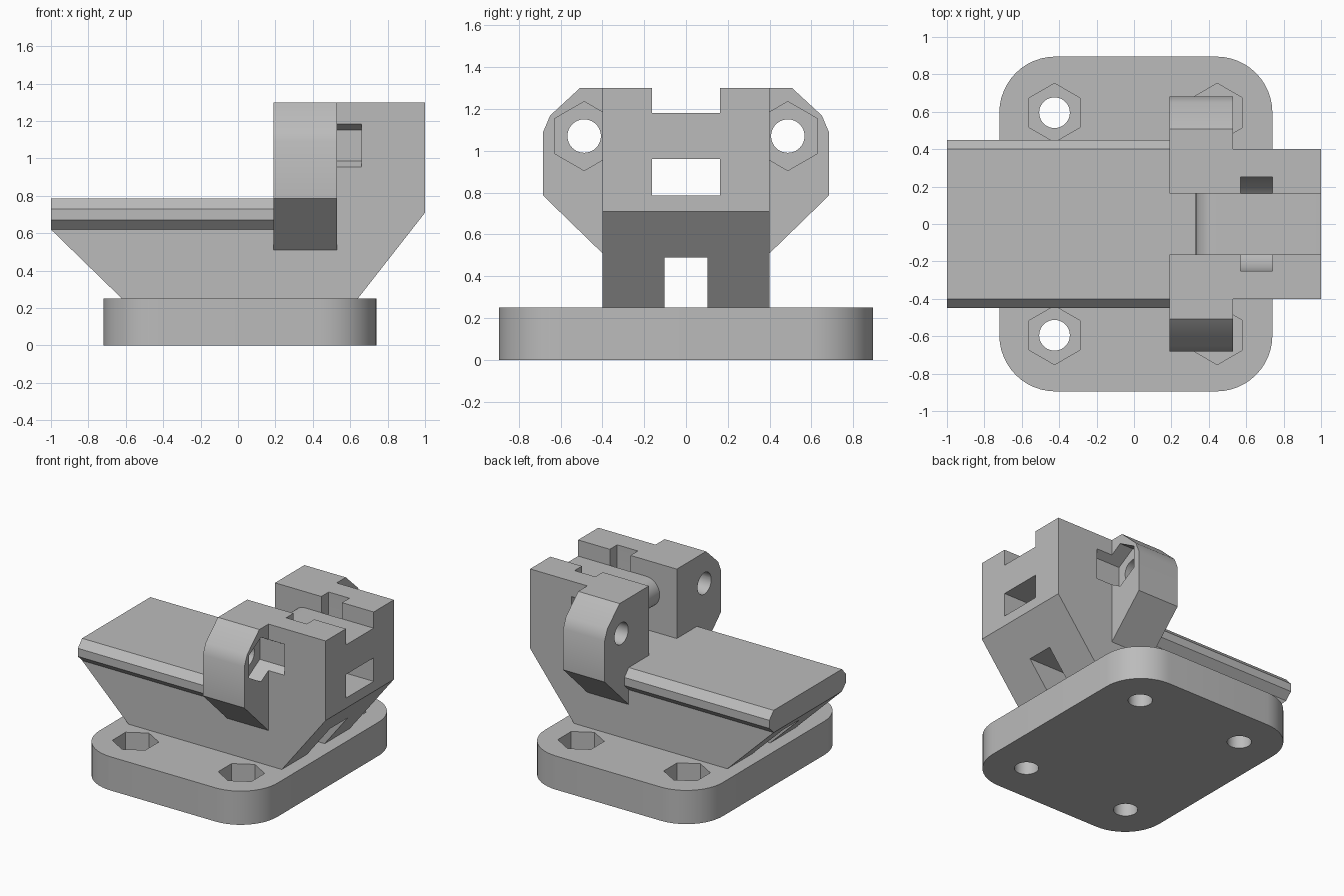
import bpy, bmesh, math
from mathutils import Vector

if "Cube" in bpy.data.objects:
    bpy.data.objects.remove(bpy.data.objects["Cube"])

grey = bpy.data.materials.new("plain grey")
grey.use_nodes = True
grey.diffuse_color = (0.5, 0.5, 0.5, 1)
grey.node_tree.nodes["Principled BSDF"].inputs["Base Color"].default_value = (0.5, 0.5, 0.5, 1)


def prism(name, outline, axis, start, end):
    """Extrude a flat outline along one axis."""
    place = {"x": lambda p, d: (d, p[0], p[1]),
             "y": lambda p, d: (p[0], d, p[1]),
             "z": lambda p, d: (p[0], p[1], d)}[axis]
    bm = bmesh.new()
    face = bm.faces.new([bm.verts.new(place(p, start)) for p in outline])
    made = bmesh.ops.extrude_face_region(bm, geom=[face])["geom"]
    moved = [v for v in made if isinstance(v, bmesh.types.BMVert)]
    bmesh.ops.translate(bm, verts=moved, vec=Vector(place((0, 0), end - start)))
    bmesh.ops.recalc_face_normals(bm, faces=bm.faces)
    mesh = bpy.data.meshes.new(name)
    bm.to_mesh(mesh)
    bm.free()
    mesh.materials.append(grey)
    obj = bpy.data.objects.new(name, mesh)
    bpy.context.collection.objects.link(obj)
    return obj


def arc(cx, cy, r, first, last, steps):
    angles = [math.radians(first + (last - first) * i / steps) for i in range(steps + 1)]
    return [(cx + r * math.cos(a), cy + r * math.sin(a)) for a in angles]


def circle(cx, cy, r):
    return arc(cx, cy, r, 0, 360, 40)[:-1]


def hexagon(cx, cy, r):
    return arc(cx, cy, r, 30, 390, 6)[:-1]


def rect(x0, y0, x1, y1):
    return [(x0, y0), (x1, y0), (x1, y1), (x0, y1)]


def activate(obj):
    bpy.ops.object.select_all(action="DESELECT")
    obj.select_set(True)
    bpy.context.view_layer.objects.active = obj


def cut(obj, outline, axis, start, end):
    """Subtract a prism from a part."""
    cutter = prism("cutter", outline, axis, start, end)
    cutter.hide_render = True
    mod = obj.modifiers.new("cut", "BOOLEAN")
    mod.operation, mod.solver, mod.object = "DIFFERENCE", "EXACT", cutter
    activate(obj)
    bpy.ops.object.modifier_apply(modifier=mod.name)
    bpy.data.objects.remove(cutter)


parts = []

# Base plate with rounded corners, bolt holes and nut pockets
BASE_TOP = 0.25
R = 0.3
base = prism("base_plate",
             arc(0.74 - R, 0.895 - R, R, 0, 90, 12) + arc(-0.72 + R, 0.895 - R, R, 90, 180, 12)
             + arc(-0.72 + R, -0.895 + R, R, 180, 270, 12) + arc(0.74 - R, -0.895 + R, R, 270, 360, 12),
             "z", 0, BASE_TOP)
for x in (-0.425, 0.445):
    for y in (-0.595, 0.595):
        cut(base, circle(x, y, 0.082), "z", -0.1, 0.4)
        cut(base, hexagon(x, y, 0.157), "z", 0.12, 0.4)
parts.append(base)

# Body: flared foot, flat deck and tall rear block
DECK = 0.785
body = prism("body", [(-0.62, BASE_TOP), (0.64, BASE_TOP), (1, 0.71), (1, 1.3),
                      (0.19, 1.3), (0.19, DECK), (-1, DECK), (-1, 0.62)], "y", -0.4, 0.4)
GAP = 0.163
cut(body, rect(-GAP, DECK, GAP, 1.5), "x", 0.1, 1.1)        # central channel
cut(body, rect(-0.102, 0.1, 0.102, 0.49), "x", -1.2, 1.2)   # lower tunnel
AXIS = 1.07
cut(body, arc(0, AXIS, 0.25, 180, 360, 24) + [(0.25, 1.5), (-0.25, 1.5)],
    "x", 0.57, 0.74)                                        # strap groove
parts.append(body)

# Round-nosed bridge across the channel
bridge = prism("bridge", arc(0.44, AXIS, 0.11, 90, 270, 20) + [(1, AXIS - 0.11), (1, AXIS + 0.11)],
               "y", -GAP, GAP)
parts.append(bridge)

# Mirrored bolt ears and deck rails
for side, s in (("left", 1), ("right", -1)):
    ear_outline = [(0.4, 1.3), (0.507, 1.3), (0.65, 1.168), (0.683, 1.09),
                   (0.683, DECK), (0.4, 0.51)]
    ear = prism(side + "_ear", [(s * y, z) for y, z in ear_outline], "x", 0.19, 0.53)
    cut(ear, circle(s * 0.487, AXIS, 0.08), "x", 0.1, 0.7)
    for part in (ear, body):
        cut(part, hexagon(s * 0.487, AXIS, 0.165), "x", 0.42, 0.66)
    rail_outline = [(0.4, DECK), (0.45, 0.73), (0.45, 0.67), (0.4, 0.62)]
    rail = prism(side + "_rail", [(s * y, z) for y, z in rail_outline], "x", -1, 0.19)
    parts += [ear, rail]

# Smooth the curved walls, keep the corners sharp
for obj in parts:
    activate(obj)
    bpy.ops.object.shade_smooth_by_angle(angle=math.radians(29))
